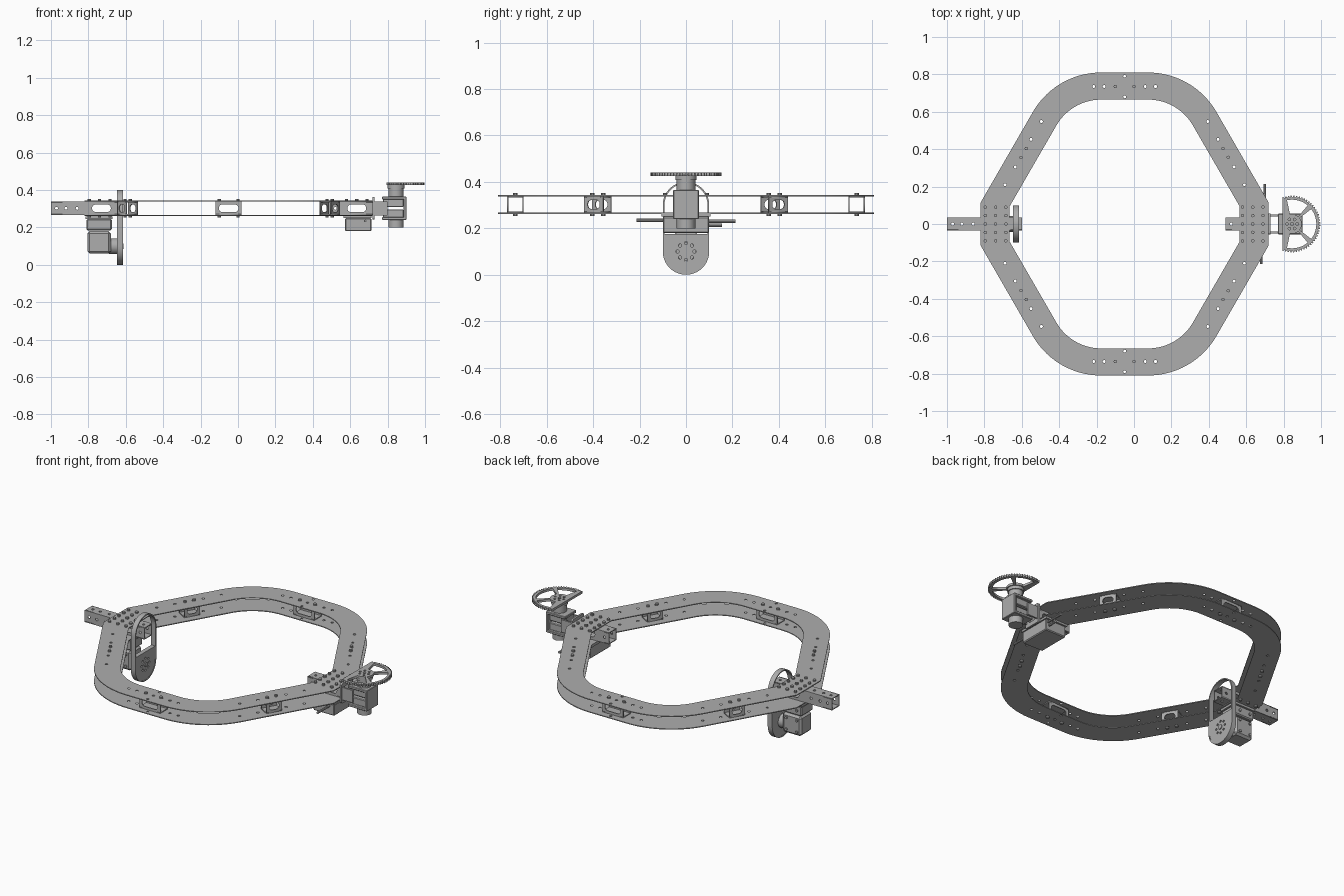
import bpy, bmesh
from math import sin, cos, tan, pi, radians
from mathutils import Vector, Matrix

if "Cube" in bpy.data.objects:
    bpy.data.objects.remove(bpy.data.objects["Cube"])

grey = bpy.data.materials.new("brushed_grey_metal")
grey.use_nodes = True
grey.diffuse_color = (0.42, 0.42, 0.42, 1)
grey.node_tree.nodes["Principled BSDF"].inputs["Base Color"].default_value = (0.42, 0.42, 0.42, 1)

T = Matrix.Translation
UPRIGHT = Matrix.Rotation(pi / 2, 4, "X")             # sheet in the XZ plane
FACING_X = Matrix.Rotation(pi / 2, 4, "Z") @ UPRIGHT  # sheet in the YZ plane
CX, MID, HALF = -0.05, 0.3025, 0.0355                 # ring centre, tube height, tube half size


def finish(name, mesh, smooth=False):
    ob = bpy.data.objects.new(name, mesh)
    bpy.context.collection.objects.link(ob)
    mesh.materials.clear()
    mesh.materials.append(grey)
    if smooth:
        bpy.ops.object.select_all(action="DESELECT")
        ob.select_set(True)
        bpy.context.view_layer.objects.active = ob
        bpy.ops.object.shade_smooth_by_angle(angle=radians(30))
    return ob


def circle(x, y, r, n=12):
    return [(x + r * cos(2 * pi * i / n), y + r * sin(2 * pi * i / n)) for i in range(n)]


def rounded(corners, steps=8):
    """Polygon from (x, y, radius) corners."""
    out = []
    for i, (x, y, r) in enumerate(corners):
        p = Vector((x, y))
        if not r:
            out.append(p)
            continue
        a = (Vector(corners[i - 1][:2]) - p).normalized()
        b = (Vector(corners[(i + 1) % len(corners)][:2]) - p).normalized()
        half = a.angle(b) / 2
        c = p + (a + b).normalized() * r / sin(half)
        u, v = p + a * r / tan(half) - c, p + b * r / tan(half) - c
        out += [c + u.lerp(v, k / steps).normalized() * r for k in range(steps + 1)]
    return out


def rect(w, h, r=0, x=0, y=0):
    return rounded([(x + sx * w / 2, y + sy * h / 2, r)
                    for sx, sy in ((-1, -1), (1, -1), (1, 1), (-1, 1))], 5)


def sheet(name, loops, thick, matrix, smooth=False):
    """Flat part: first loop is the outline, the others are openings."""
    cu = bpy.data.curves.new(name, "CURVE")
    cu.dimensions, cu.fill_mode, cu.extrude = "2D", "BOTH", thick / 2
    for loop in loops:
        sp = cu.splines.new("POLY")
        sp.points.add(len(loop) - 1)
        for pt, co in zip(sp.points, loop):
            pt.co = (co[0], co[1], 0, 1)
        sp.use_cyclic_u = True
    tmp = bpy.data.objects.new(name + "_outline", cu)
    mesh = bpy.data.meshes.new_from_object(tmp)
    bpy.data.objects.remove(tmp)
    mesh.transform(matrix)
    return finish(name, mesh, smooth)


def box(name, x, y, z, bevel=0):
    bm = bmesh.new()
    lo, hi = Vector((x[0], y[0], z[0])), Vector((x[1], y[1], z[1]))
    bmesh.ops.create_cube(bm, size=1, matrix=T((lo + hi) / 2) @ Matrix.Diagonal((*(hi - lo), 1)))
    if bevel:
        bmesh.ops.bevel(bm, geom=bm.edges[:], offset=bevel, segments=1, affect="EDGES")
    mesh = bpy.data.meshes.new(name)
    bm.to_mesh(mesh)
    bm.free()
    return finish(name, mesh)


def rods(name, ends, r, n=16):
    """One object of cylinders, each given by two end points."""
    bm = bmesh.new()
    for a, b in ends:
        a, b = Vector(a), Vector(b)
        turn = Vector((0, 0, 1)).rotation_difference(b - a).to_matrix().to_4x4()
        bmesh.ops.create_cone(bm, cap_ends=True, segments=n, radius1=r, radius2=r,
                              depth=(b - a).length, matrix=T((a + b) / 2) @ turn)
    mesh = bpy.data.meshes.new(name)
    bm.to_mesh(mesh)
    bm.free()
    return finish(name, mesh, True)


def tube(name, centre, length, angle=0, slots=(0,), slot_len=0.1, holes=()):
    """Square tube with slotted side walls and drilled walls."""
    base = T(centre) @ Matrix.Rotation(angle, 4, "Z")
    outline = rect(length, 2 * HALF)
    drilled = [circle(x, 0, 0.008) for x in holes]
    slotted = [rect(slot_len, 0.04, 0.018, x) for x in slots]
    for s in (-1, 1):
        sheet(name + "_flat_wall", [outline] + drilled, 0.005, base @ T((0, 0, s * (HALF - 0.0025))))
        sheet(name + "_side_wall", [outline] + slotted + drilled, 0.005,
              base @ T((0, s * (HALF - 0.0025), 0)) @ UPRIGHT)


# Ring plates: rounded hexagon outline, inner opening and drilled holes
def hexagon(xe, ye, xt, yt, r):
    return rounded([(xe, -ye, 0), (xe, ye, 0), (xt, yt, r), (-xt, yt, r),
                    (-xe, ye, 0), (-xe, -ye, 0), (-xt, -yt, r), (xt, -yt, r)], 14)


holes = []
for sy in (-1, 1):
    holes += [(0.055 * i, sy * 0.735) for i in range(-3, 4)]
    holes += [(0, sy * 0.79), (0, sy * 0.68)]
    for sx in (-1, 1):
        for d in (0, 0.11, 0.22, 0.28, 0.39):
            holes.append((sx * (0.64 - d * 0.5), sy * (0.21 + d * 0.866)))
ring = [hexagon(0.77, 0.115, 0.369, 0.81, 0.42), hexagon(0.615, 0.094, 0.285, 0.665, 0.275)]
for z in (0.2645, 0.3405):
    sheet("ring_plate", ring + [circle(x, y, 0.008) for x, y in holes], 0.005, T((CX, 0, z)))

# Spacer tubes between the plates, with their bolts
bolts = []
spacers = [(0, sy * 0.735, 0, 0.14) for sy in (-1, 1)]
spacers += [(sx * 0.54, sy * 0.38, -sx * sy * pi / 3, 0.095) for sx in (-1, 1) for sy in (-1, 1)]
for x, y, ang, length in spacers:
    tube("spacer_tube", (CX + x, y, MID), length, ang, slot_len=length - 0.035)
    for s in (-1, 1):
        d = s * (length / 2 - 0.02)
        bolts.append((CX + x + d * cos(ang), y + d * sin(ang)))

# End tubes and the bolt grids that clamp them
tube("left_end_tube", (-0.8, 0, MID), 0.4, slots=(0.07,), holes=(-0.17, -0.12, -0.06, 0.17))
tube("right_end_tube", (0.605, 0, MID), 0.23, slots=(0.03,), holes=(-0.085,))
for cx in (-0.74, 0.635):
    bolts += [(cx + dx, y) for dx in (-0.055, 0, 0.055) for y in (-0.09, -0.045, 0, 0.045, 0.09)]
rods("bolt_heads", [((x, y, z), (x, y, z + 0.011)) for x, y in bolts for z in (0.252, 0.342)], 0.009, 10)

# Left drive: bracket, motor, shaft, wheel and guard hoop
box("drive_bracket_top", (-0.815, -0.67), (-0.06, 0.06), (0.245, 0.258))
box("drive_bracket_body", (-0.81, -0.675), (-0.055, 0.055), (0.185, 0.245), 0.006)
box("drive_motor", (-0.805, -0.68), (-0.055, 0.055), (0.06, 0.18), 0.012)
rods("drive_motor_screws", [((x, -0.063, z), (x, 0.063, z)) for x in (-0.78, -0.71)
                            for z in (0.085, 0.155, 0.215)], 0.008, 10)
rods("drive_shaft", [((-0.69, 0, 0.1), (-0.645, 0, 0.1))], 0.042, 24)


def stadium(r, low, high, n=20):
    return ([(r * cos(pi * i / n), high + r * sin(pi * i / n)) for i in range(n + 1)]
            + [(-r * cos(pi * i / n), low - r * sin(pi * i / n)) for i in range(n + 1)])


wheel_at = T((-0.631, 0, 0)) @ FACING_X
disc = [(0.099, 0.175), (-0.099, 0.175)] + [(-0.099 * cos(pi * i / 24), 0.1 - 0.099 * sin(pi * i / 24))
                                            for i in range(25)]
hub = [circle(0.036 * cos(i * pi / 4), 0.1 + 0.036 * sin(i * pi / 4), 0.007) for i in range(8)]
sheet("drive_wheel", [disc] + hub, 0.026, wheel_at, True)
sheet("guard_hoop", [stadium(0.1, 0.1, 0.3), stadium(0.093, 0.1, 0.3)], 0.03, wheel_at, True)
rods("wheel_hub_cap", [((-0.62, 0, 0.1), (-0.613, 0, 0.1))], 0.014, 16)

# Right lying servo with its wire prongs
box("lying_servo", (0.572, 0.713), (-0.1, 0.1), (0.18, 0.25), 0.005)
box("lying_servo_flange", (0.565, 0.715), (-0.105, 0.105), (0.25, 0.262))
rods("servo_prongs", [((0.7, 0.1, 0.23), (0.7, 0.213, 0.23)), ((0.68, -0.1, 0.235), (0.68, -0.213, 0.235)),
                      ((0.69, 0.1, 0.213), (0.69, 0.155, 0.213))], 0.007, 8)

# Right swivel bracket: back plate, arms, core and side webs
sheet("swivel_back_plate", [rect(0.11, 0.12, 0.01), rect(0.05, 0.07, 0.01)], 0.012,
      T((0.725, 0, MID)) @ FACING_X)
for s in (-1, 1):
    z = MID + s * 0.055
    box("swivel_arm", (0.77, 0.9), (-0.055, 0.055), (z - 0.008, z + 0.008), 0.003)
    box("swivel_web", (0.72, 0.8), (s * 0.045 - 0.005, s * 0.045 + 0.005), (0.265, 0.34))
    box("swivel_core", (0.775, 0.885), (-0.04, 0.04), sorted((MID + s * 0.006, MID + s * 0.05)), 0.004)
box("swivel_front_plate", (0.885, 0.9), (-0.055, 0.055), (0.245, 0.36), 0.003)
rods("swivel_lower_boss", [((0.845, 0, 0.2), (0.845, 0, 0.245))], 0.04, 24)
rods("swivel_neck", [((0.845, 0, 0.36), (0.845, 0, 0.41))], 0.04, 24)
rods("swivel_neck_rim", [((0.845, 0, 0.408), (0.845, 0, 0.426))], 0.046, 24)


# Cut toothed gear with open windows between spokes
def window(a0, a1, r0=0.052, r1=0.13, n=10):
    arc = [radians(a0 + (a1 - a0) * i / n) for i in range(n + 1)]
    return [(r1 * cos(a), r1 * sin(a)) for a in arc] + [(r0 * cos(a), r0 * sin(a)) for a in reversed(arc)]


teeth, span = 40, radians(111.5)
gear = []
for i in range(teeth):
    for k, r in ((0, 0.142), (0.3, 0.152), (0.6, 0.152), (0.9, 0.142)):
        a = -span + 2 * span * (i + k) / teeth
        gear.append((max(-0.055, r * cos(a)), r * sin(a)))
gear_holes = [circle(0.028 * cos(i * pi / 3), 0.028 * sin(i * pi / 3), 0.007) for i in range(6)]
sheet("top_gear", [gear, window(-38, 38), window(50, 102), window(-102, -50), circle(0, 0, 0.009)] + gear_holes,
      0.014, T((0.845, 0, 0.433)))
